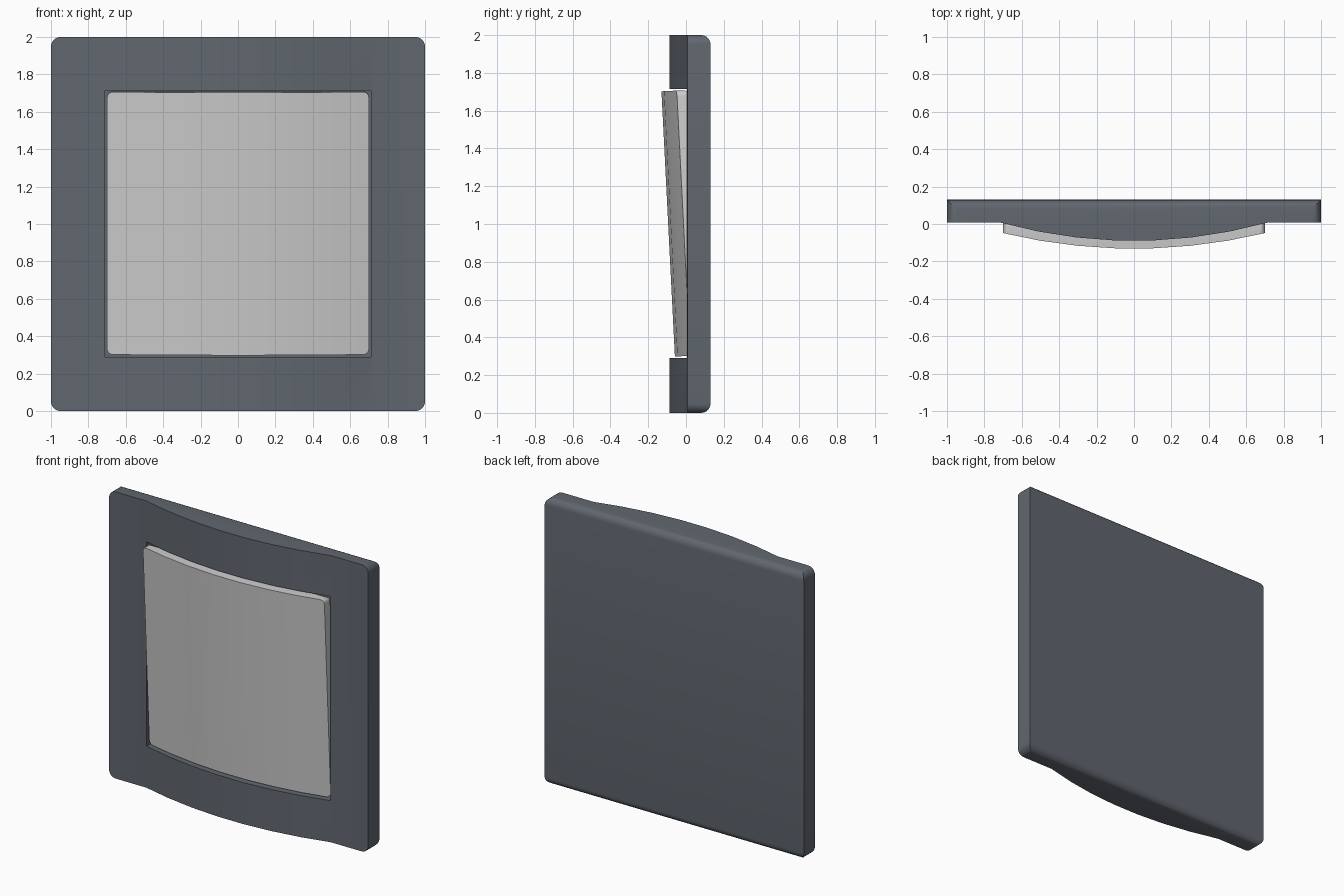
import bpy
import bmesh
import math
from mathutils import Matrix, Vector

if "Cube" in bpy.data.objects:
    bpy.data.objects.remove(bpy.data.objects["Cube"])


def bow(half, y_side, y_mid, n=7):
    """Shallow bowed front curve, left to right, in n flat facets."""
    xs = [-half + 2 * half * i / n for i in range(n + 1)]
    return [(x, y_mid + (y_side - y_mid) * (x / half) ** 2) for x in xs]


def panel(name, outline, z0, z1, radius=0.0):
    """Extrude an xy outline from z0 to z1 and round its four corners."""
    bm = bmesh.new()
    face = bm.faces.new([bm.verts.new((x, y, z0)) for x, y in outline])
    ext = bmesh.ops.extrude_face_region(bm, geom=[face])["geom"]
    top = [v for v in ext if isinstance(v, bmesh.types.BMVert)]
    bmesh.ops.translate(bm, verts=top, vec=(0, 0, z1 - z0))
    bmesh.ops.recalc_face_normals(bm, faces=bm.faces[:])
    if radius:
        xmax = max(x for x, y in outline)
        corners = [e for e in bm.edges
                   if abs(e.verts[0].co.z - e.verts[1].co.z) < 1e-5
                   and all(abs(abs(v.co.x) - xmax) < 1e-5 for v in e.verts)]
        bmesh.ops.bevel(bm, geom=corners, offset=radius, segments=5,
                        profile=0.5, affect='EDGES')
    mesh = bpy.data.meshes.new(name)
    bm.to_mesh(mesh)
    bm.free()
    obj = bpy.data.objects.new(name, mesh)
    bpy.context.collection.objects.link(obj)
    return obj


def activate(obj):
    bpy.ops.object.select_all(action='DESELECT')
    obj.select_set(True)
    bpy.context.view_layer.objects.active = obj


# Wall frame: flat side strips with a bowed middle
frame_outline = ([(-1, 0.13), (-1, 0.007)] + bow(0.713, 0.007, -0.09)
                 + [(1, 0.007), (1, 0.13)])
frame = panel("switch_frame", frame_outline, 0, 2, 0.05)

# Square pocket that holds the rocker
cutter = panel("pocket_cutter",
               [(-0.71, 0.09), (-0.71, -0.3), (0.71, -0.3), (0.71, 0.09)],
               0.29, 1.715)
cutter.hide_render = True
cut = frame.modifiers.new("pocket", 'BOOLEAN')
cut.operation = 'DIFFERENCE'
cut.solver = 'EXACT'
cut.object = cutter
activate(frame)
bpy.ops.object.modifier_apply(modifier=cut.name)
bpy.data.objects.remove(cutter, do_unlink=True)

# Rocker: bowed key tilted so that its upper edge stands out
rocker_outline = [(-0.7, 0.05)] + bow(0.7, -0.013, -0.096) + [(0.7, 0.05)]
rocker = panel("switch_rocker", rocker_outline, 0.302, 1.708, 0.03)
pivot = Vector((0, 0, 1))
rocker.data.transform(Matrix.Translation(pivot)
                      @ Matrix.Rotation(math.radians(2.9), 4, 'X')
                      @ Matrix.Translation(-pivot))

# Dark frame colour
dark = bpy.data.materials.new("dark_grey")
dark.diffuse_color = (0.12, 0.135, 0.16, 1)
dark.use_nodes = True
dark.node_tree.nodes["Principled BSDF"].inputs["Base Color"].default_value = dark.diffuse_color
frame.data.materials.clear()
frame.data.materials.append(dark)

# Smooth bows and corners, crisp edges
for obj in (frame, rocker):
    activate(obj)
    bpy.ops.object.shade_smooth_by_angle(angle=math.radians(30))
